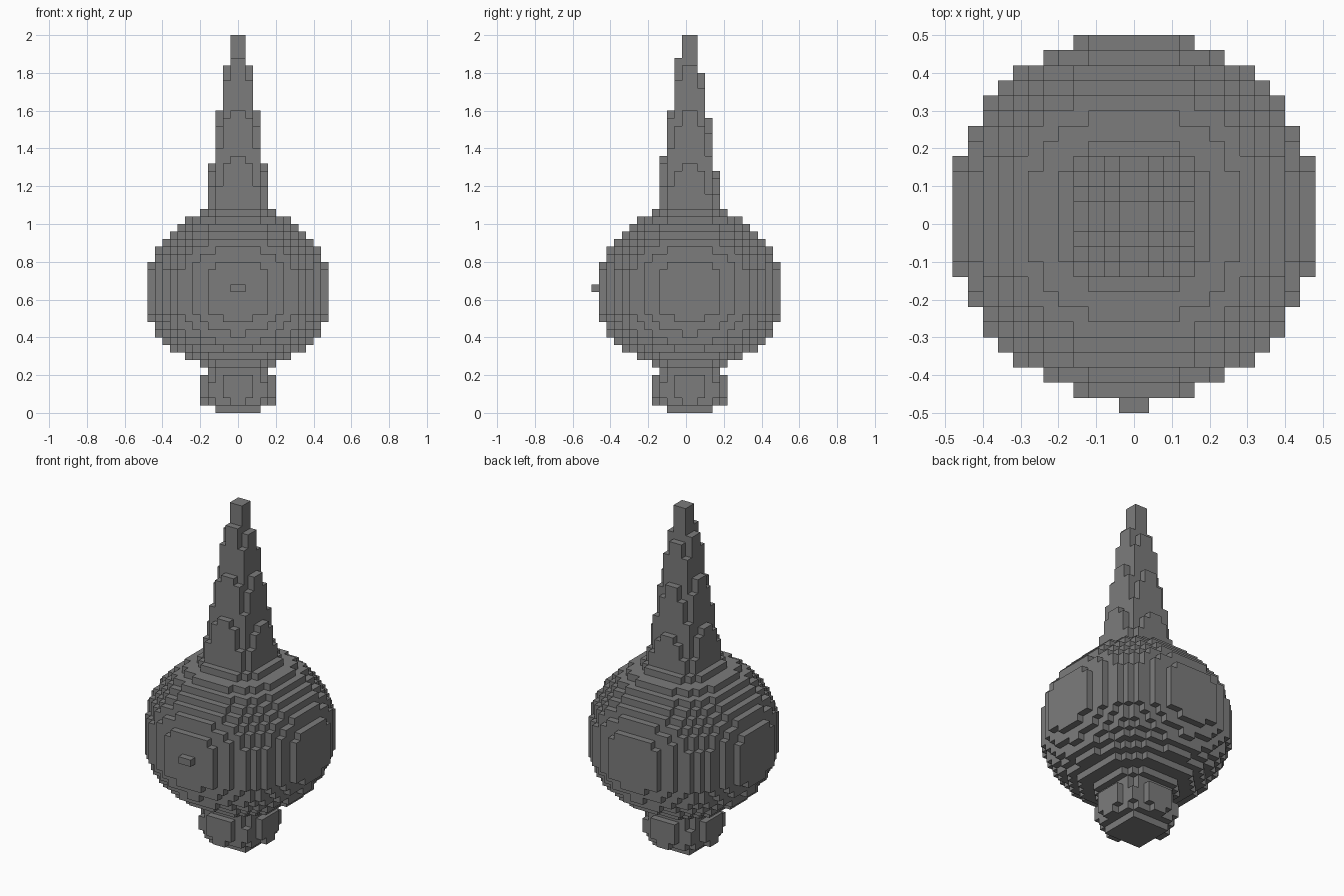
import bpy, bmesh
from itertools import product
from mathutils import Vector

if "Cube" in bpy.data.objects:
    bpy.data.objects.remove(bpy.data.objects["Cube"])

UNIT = 0.04                       # edge of one block
ORIGIN = Vector((0, 0.02, 0))     # body axis, the front nub sticks out to -y

grey = bpy.data.materials.new("stone_grey")
grey.use_nodes = True
grey.diffuse_color = (0.2, 0.2, 0.2, 1)
bsdf = next(n for n in grey.node_tree.nodes if n.type == 'BSDF_PRINCIPLED')
bsdf.inputs["Base Color"].default_value = grey.diffuse_color


def near(i, centre=0):
    """Signed distance from a centre to the nearest point of block i."""
    if i > centre:
        return i - centre
    return min(i + 1 - centre, 0)


def in_spheroid(cell, centre_z, radius_sq, squash_up, squash_down):
    x, y, z = cell
    dz = near(z, centre_z)
    squash = squash_up if dz > 0 else squash_down
    return near(x) ** 2 + near(y) ** 2 + squash * dz * dz <= radius_sq


def in_ball(cell):
    return in_spheroid(cell, 16, 135.6, 1.15, 1.4)


def in_foot(cell):
    return cell[2] < 8 and in_spheroid(cell, 3, 18.75, 1, 2.6)


def in_spire(cell):
    x, y, z = cell
    radius = 3.03 - 0.155 * (z - 32.5)
    return z >= 22 and near(x) ** 2 + near(y, -0.108) ** 2 <= radius ** 2


def in_nub(cell):
    x, y, z = cell
    return x in (-1, 0) and y == -13 and z == 16


# Sort every block into the first part that claims it
rules = {"ball": in_ball, "spire": in_spire, "foot": in_foot, "front_nub": in_nub}
parts = {name: set() for name in rules}
for cell in product(range(-13, 13), range(-13, 13), range(50)):
    for name, rule in rules.items():
        if rule(cell):
            parts[name].add(cell)
            break
filled = set().union(*parts.values())


def build(name, cells):
    """Make an object from the exposed block faces only."""
    bm = bmesh.new()
    for cell in cells:
        middle = Vector(cell) + Vector((0.5, 0.5, 0.5))
        for axis, sign in product(range(3), (-1, 1)):
            normal = Vector((0, 0, 0))
            normal[axis] = sign
            if tuple(int(c + n) for c, n in zip(cell, normal)) in filled:
                continue
            u = Vector((0, 0, 0))
            u[(axis + 1) % 3] = 0.5
            v = normal.cross(u)
            face_mid = middle + normal / 2
            corners = (-u - v, u - v, u + v, v - u)
            bm.faces.new([bm.verts.new((face_mid + c) * UNIT + ORIGIN) for c in corners])
    bmesh.ops.remove_doubles(bm, verts=bm.verts[:], dist=UNIT / 100)
    mesh = bpy.data.meshes.new(name)
    bm.to_mesh(mesh)
    bm.free()
    mesh.materials.append(grey)
    bpy.context.collection.objects.link(bpy.data.objects.new(name, mesh))


for name, cells in parts.items():
    build(name, cells)
